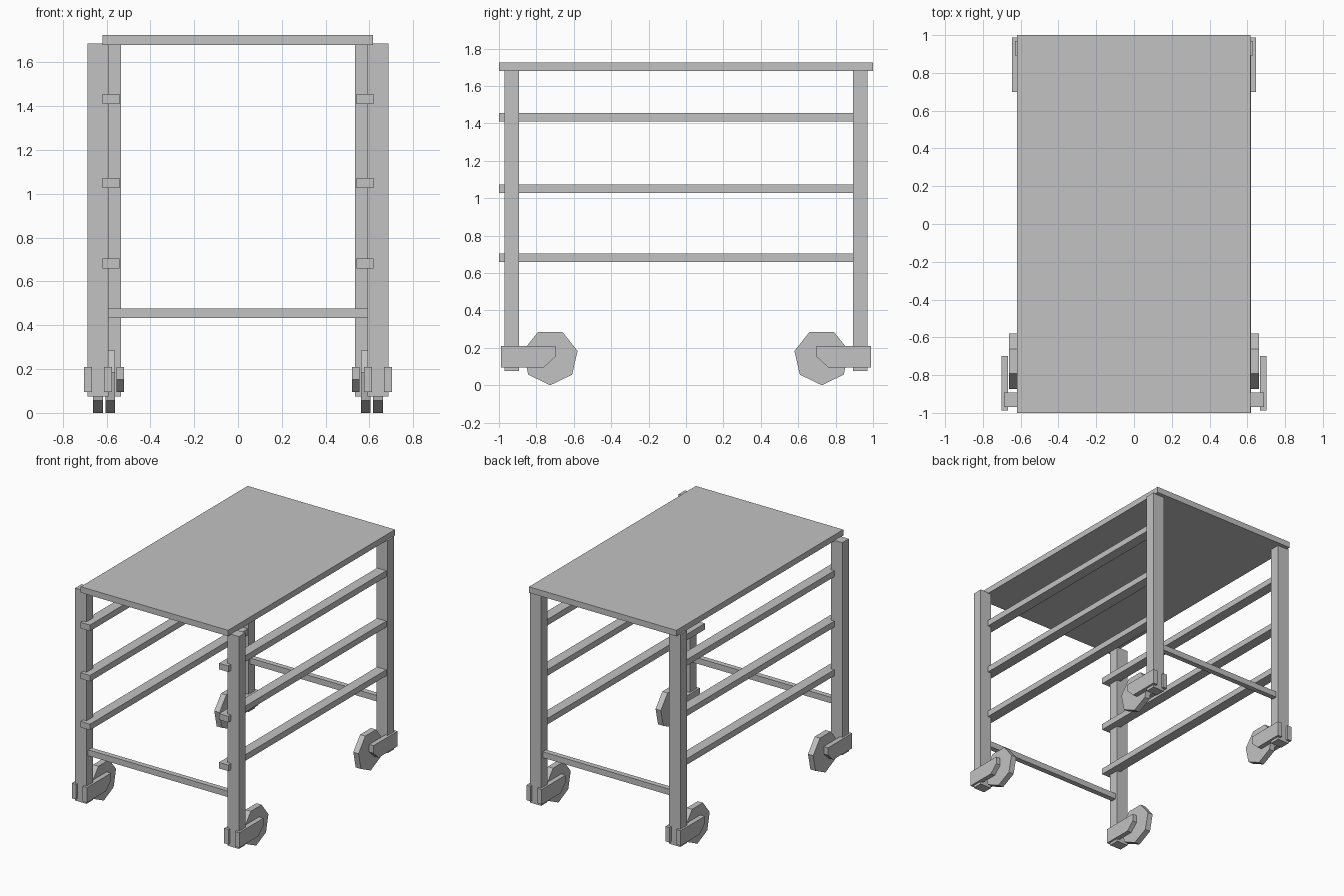
import bpy
import bmesh
from math import cos, sin, pi

cube = bpy.data.objects.get("Cube")
if cube:
    bpy.data.objects.remove(cube, do_unlink=True)

# Single brushed-metal grey
grey = bpy.data.materials.new("light_grey_metal")
grey.use_nodes = True
colour = (0.54, 0.54, 0.54, 1)
grey.diffuse_color = colour
grey.node_tree.nodes["Principled BSDF"].inputs["Base Color"].default_value = colour


def extrude_x(name, outline, x0, x1):
    """Solid made from a (y, z) outline swept from x0 to x1."""
    bm = bmesh.new()
    face = bm.faces.new([bm.verts.new((x0, y, z)) for y, z in outline])
    swept = bmesh.ops.extrude_face_region(bm, geom=[face])["geom"]
    verts = [v for v in swept if isinstance(v, bmesh.types.BMVert)]
    bmesh.ops.translate(bm, verts=verts, vec=(x1 - x0, 0, 0))
    bmesh.ops.recalc_face_normals(bm, faces=bm.faces)
    mesh = bpy.data.meshes.new(name)
    bm.to_mesh(mesh)
    bm.free()
    mesh.materials.append(grey)
    obj = bpy.data.objects.new(name, mesh)
    bpy.context.collection.objects.link(obj)
    return obj


def box(name, x, y, z):
    outline = [(y[0], z[0]), (y[1], z[0]), (y[1], z[1]), (y[0], z[1])]
    return extrude_x(name, outline, *x)


# Table top
box("table_top", (-0.619, 0.617), (-1, 1), (1.68, 1.725))

# Legs, casters and cross bars; the front pair stands wider than the back pair
for end, fy, leg_x in (("front", -1, 0.639), ("back", 1, 0.583)):
    inner = leg_x - 0.047
    box(end + "_cross_bar", (-inner, inner),
        (fy * 0.93 - 0.02, fy * 0.93 + 0.02), (0.432, 0.477))

    # Seven-sided wheel standing on a corner, and a fork plate with a cut corner
    wheel = [(fy * 0.726 + 0.15 * sin(2 * pi * i / 7),
              0.15 - 0.15 * cos(2 * pi * i / 7)) for i in range(7)]
    fork = [(fy * y, z) for y, z in ((0.988, 0.095), (0.76, 0.095),
                                     (0.699, 0.152), (0.699, 0.209), (0.988, 0.209))]

    for side, sx in (("left", 1), ("right", -1)):
        tag = end + "_" + side
        x = sx * leg_x
        box(tag + "_leg", (x - 0.048, x + 0.048),
            (fy * 0.931 - 0.039, fy * 0.931 + 0.039), (0.075, 1.685))
        extrude_x(tag + "_wheel", wheel, x - 0.022, x + 0.022)
        for part, offset in (("outer", 0.0455), ("inner", -0.0455)):
            px = x + sx * offset
            extrude_x(tag + "_fork_" + part, fork, px - 0.018, px + 0.018)

# Tray rails, three on each side, ending inside the back legs
for side, sx in (("left", 1), ("right", -1)):
    for level, z in (("lower", 0.681), ("middle", 1.05), ("upper", 1.432)):
        box(level + "_" + side + "_rail", (sx * 0.541, sx * 0.619),
            (-1, 0.91), (z - 0.023, z + 0.023))
